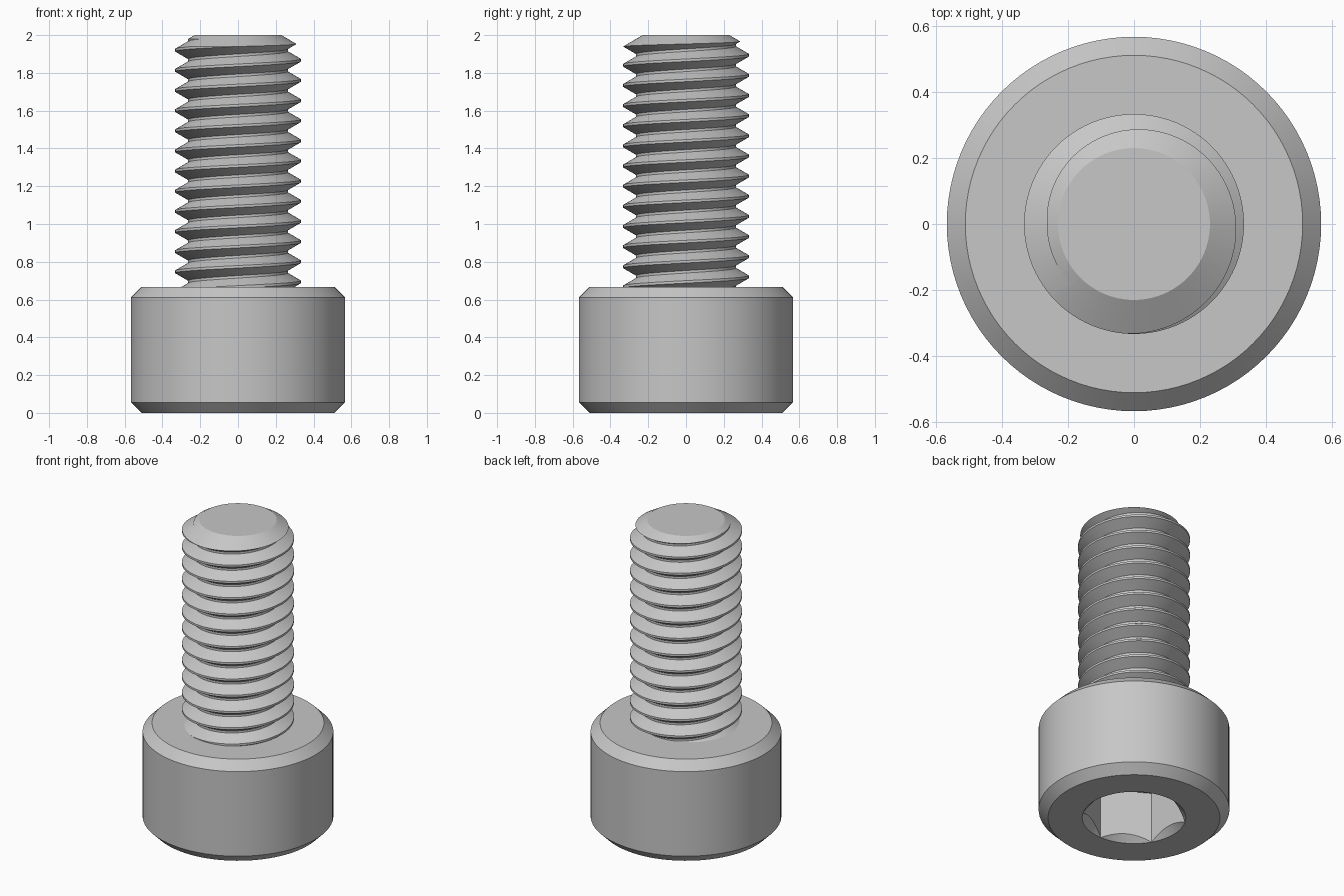
import bpy, bmesh
from math import pi, cos, sin, radians

cube = bpy.data.objects.get("Cube")
if cube:
    bpy.data.objects.remove(cube, do_unlink=True)

SEG = 96
PITCH = 0.32 / 3
MAJOR, MINOR = 0.333, 0.264
HEAD_R, HEAD_H, CHAMFER = 0.567, 0.667, 0.056
SOCKET_R, SOCKET_DEPTH = 0.308, 0.333

steel = bpy.data.materials.new("grey_steel")
steel.use_nodes = True
colour = (0.57, 0.57, 0.57, 1)
steel.diffuse_color = colour
steel.node_tree.nodes["Principled BSDF"].inputs["Base Color"].default_value = colour


def finish(bm, name):
    bmesh.ops.recalc_face_normals(bm, faces=bm.faces)
    mesh = bpy.data.meshes.new(name)
    bm.to_mesh(mesh)
    bm.free()
    mesh.materials.append(steel)
    obj = bpy.data.objects.new(name, mesh)
    bpy.context.collection.objects.link(obj)
    return obj


def activate(obj):
    bpy.ops.object.select_all(action="DESELECT")
    obj.select_set(True)
    bpy.context.view_layer.objects.active = obj


def loft(rings, name):
    """Closed solid through rings; each ring maps an angle to (radius, height)."""
    bm = bmesh.new()
    loops = []
    for ring in rings:
        loop = []
        for i in range(SEG):
            a = 2 * pi * i / SEG
            r, z = ring(a)
            loop.append(bm.verts.new((r * cos(a), r * sin(a), z)))
        loops.append(loop)
    for low, high in zip(loops, loops[1:]):
        for i in range(SEG):
            j = (i + 1) % SEG
            bm.faces.new((low[i], low[j], high[j], high[i]))
    bm.faces.new(loops[0])
    bm.faces.new(loops[-1])
    bmesh.ops.remove_doubles(bm, verts=bm.verts, dist=1e-5)
    return finish(bm, name)


def circle(r, z):
    return lambda a: (r, z)


def hex_radius(a):
    """Hexagon outline with two corners on the y axis."""
    return SOCKET_R * cos(pi / 6) / cos((a + pi / 6) % (pi / 3) - pi / 6)


# Chamfered head with a countersunk hexagonal socket underneath
head = loft([
    lambda a: (hex_radius(a), SOCKET_DEPTH),
    lambda a: (hex_radius(a), SOCKET_R - hex_radius(a)),
    circle(SOCKET_R, 0),
    circle(HEAD_R - CHAMFER, 0),
    circle(HEAD_R, CHAMFER),
    circle(HEAD_R, HEAD_H - CHAMFER),
    circle(HEAD_R - CHAMFER, HEAD_H),
], "head")

# Right-handed thread: a trapezoid profile swept along a helix
profile = [(MAJOR, -PITCH / 16), (MAJOR, PITCH / 16),
           (MINOR, PITCH * 7 / 16), (MINOR, PITCH * 9 / 16)]
start = 1.867 - 13 * PITCH
bm = bmesh.new()
columns = []
for i in range(17 * SEG):
    a = 2 * pi * i / SEG
    columns.append([bm.verts.new((r * cos(a), r * sin(a), start + PITCH * i / SEG + dz))
                    for r, dz in profile])
for i in range(16 * SEG - 1):
    here = columns[i] + [columns[i + SEG][0]]
    there = columns[i + 1] + [columns[i + 1 + SEG][0]]
    for k in range(4):
        bm.faces.new((here[k], there[k], there[k + 1], here[k + 1]))

# Trim both ends level and close them
for z, up in ((0.61, -1), (2.05, 1)):
    cut = bmesh.ops.bisect_plane(bm, geom=bm.verts[:] + bm.edges[:] + bm.faces[:],
                                 plane_co=(0, 0, z), plane_no=(0, 0, up),
                                 clear_outer=True)
    rim = [e for e in cut["geom_cut"]
           if isinstance(e, bmesh.types.BMEdge) and e.is_boundary]
    bmesh.ops.edgeloop_fill(bm, edges=rim)
bmesh.ops.delete(bm, geom=[v for v in bm.verts if not v.link_faces], context="VERTS")
shaft = finish(bm, "threaded_shaft")

# Conical point at the free end
tip_r, wide, slope = 0.23, 0.5, 1.7
cutter = loft([circle(wide, 0.5), circle(wide, 2 - (wide - tip_r) / slope),
               circle(tip_r, 2)], "tip_cutter")
cutter.hide_render = True
mod = shaft.modifiers.new("tip_chamfer", "BOOLEAN")
mod.operation = "INTERSECT"
mod.solver = "EXACT"
mod.object = cutter
activate(shaft)
bpy.ops.object.modifier_apply(modifier=mod.name)
bpy.data.objects.remove(cutter, do_unlink=True)

for obj in (head, shaft):
    activate(obj)
    bpy.ops.object.shade_smooth_by_angle(angle=radians(25))
